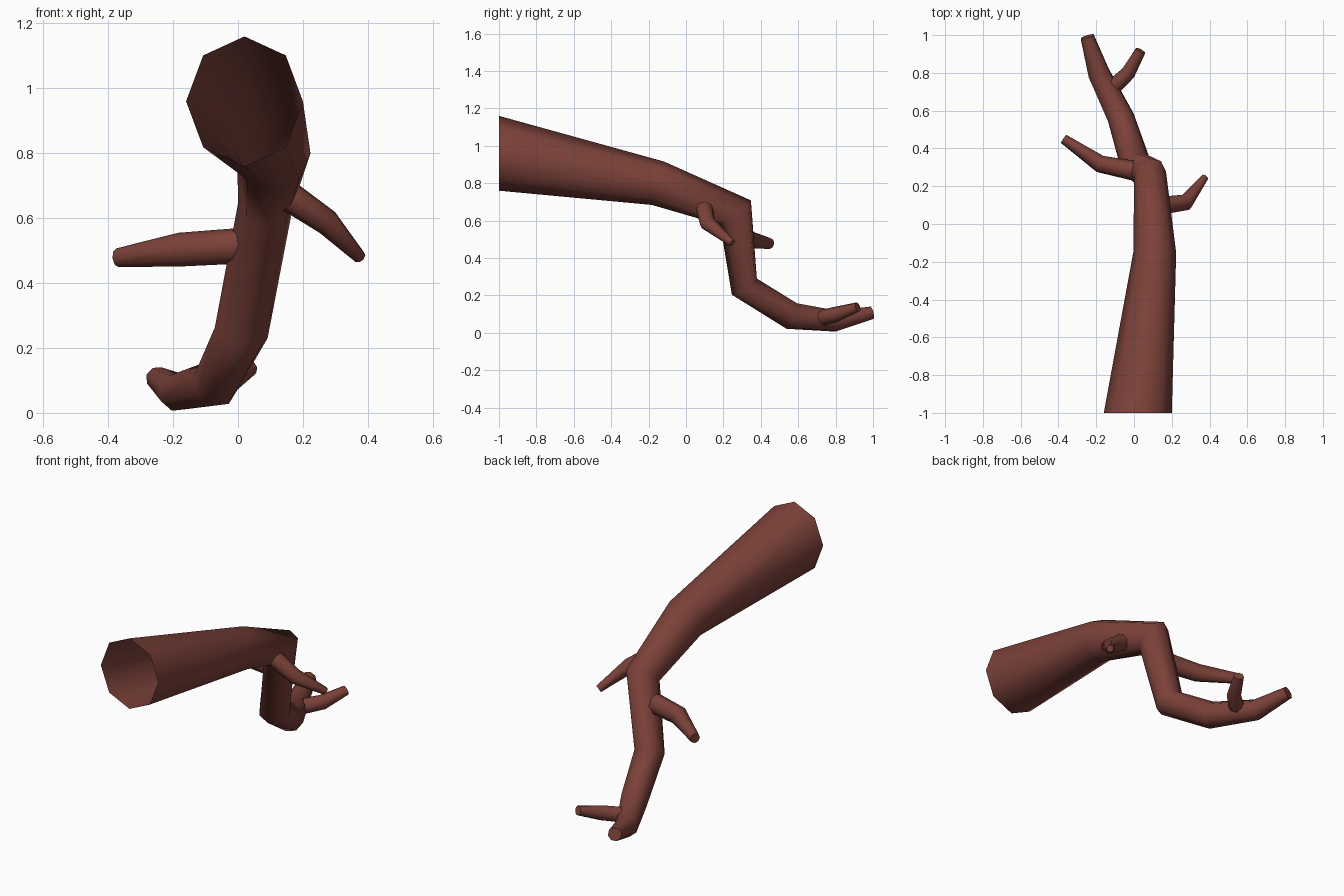
import bpy, bmesh, math
from mathutils import Vector

if "Cube" in bpy.data.objects:
    bpy.data.objects.remove(bpy.data.objects["Cube"])

SIDES = 8
bark = bpy.data.materials.new("reddish brown bark")
bark.diffuse_color = (0.2, 0.053, 0.041, 1)
bark.use_nodes = True
bark.node_tree.nodes["Principled BSDF"].inputs["Base Color"].default_value = bark.diffuse_color


def limb(name, path, start_dir=None, cap_start=True):
    """Tapered eight-sided tube with mitred bends; path = (x, y, z, ru, rv)."""
    pts = [Vector(p[:3]) for p in path]
    dirs = [(b - a).normalized() for a, b in zip(pts, pts[1:])]
    t_in = Vector(start_dir) if start_dir else dirs[0]
    # u is sideways, v is up, both square to the limb
    u = t_in.cross(Vector((0, 0, 1))).normalized()
    v = u.cross(t_in).normalized()
    bm = bmesh.new()
    rings = []
    for i, p in enumerate(path):
        t_out = dirs[min(i, len(dirs) - 1)]
        n = t_in if i == 0 else (t_in + t_out).normalized()
        ring = []
        for k in range(SIDES):
            a = math.tau * k / SIDES
            d = u * math.cos(a) * p[3] + v * math.sin(a) * p[4]
            d -= t_in * (d.dot(n) / t_in.dot(n))
            ring.append(bm.verts.new(pts[i] + d))
        rings.append(ring)
        q = t_in.rotation_difference(t_out)
        u, v, t_in = q @ u, q @ v, t_out
    for r0, r1 in zip(rings, rings[1:]):
        for k in range(SIDES):
            j = (k + 1) % SIDES
            bm.faces.new((r0[k], r0[j], r1[j], r1[k]))
    bm.faces.new(rings[-1])
    if cap_start:
        bm.faces.new(rings[0][::-1])
    bm.normal_update()
    me = bpy.data.meshes.new(name)
    bm.to_mesh(me)
    bm.free()
    me.materials.append(bark)
    ob = bpy.data.objects.new(name, me)
    bpy.context.collection.objects.link(ob)
    bpy.ops.object.select_all(action='DESELECT')
    ob.select_set(True)
    bpy.context.view_layer.objects.active = ob
    bpy.ops.object.shade_smooth_by_angle(angle=math.radians(62))
    return ob


# Main bough, hollow at its thick broken end
limb("main_bough", [
    (0.02, -1.0, 0.96, 0.18, 0.20),
    (0.11, -0.15, 0.80, 0.113, 0.12),
    (0.085, 0.265, 0.643, 0.085, 0.09),
    (0.01, 0.312, 0.247, 0.084, 0.072),
    (-0.07, 0.565, 0.09, 0.073, 0.073),
    (-0.187, 0.80, 0.063, 0.06, 0.058),
    (-0.248, 0.992, 0.107, 0.038, 0.036),
], start_dir=(0, 1, 0), cap_start=False)

# Side twigs
limb("right_twig", [
    (0.15, 0.098, 0.672, 0.047, 0.047),
    (0.275, 0.115, 0.587, 0.042, 0.04),
    (0.375, 0.247, 0.48, 0.02, 0.02),
])
limb("left_twig", [
    (0.01, 0.28, 0.515, 0.053, 0.055),
    (-0.18, 0.318, 0.503, 0.045, 0.052),
    (-0.372, 0.45, 0.478, 0.026, 0.029),
])
limb("tip_twig", [
    (-0.10, 0.735, 0.082, 0.043, 0.043),
    (-0.03, 0.80, 0.098, 0.038, 0.042),
    (0.035, 0.918, 0.138, 0.028, 0.026),
])
